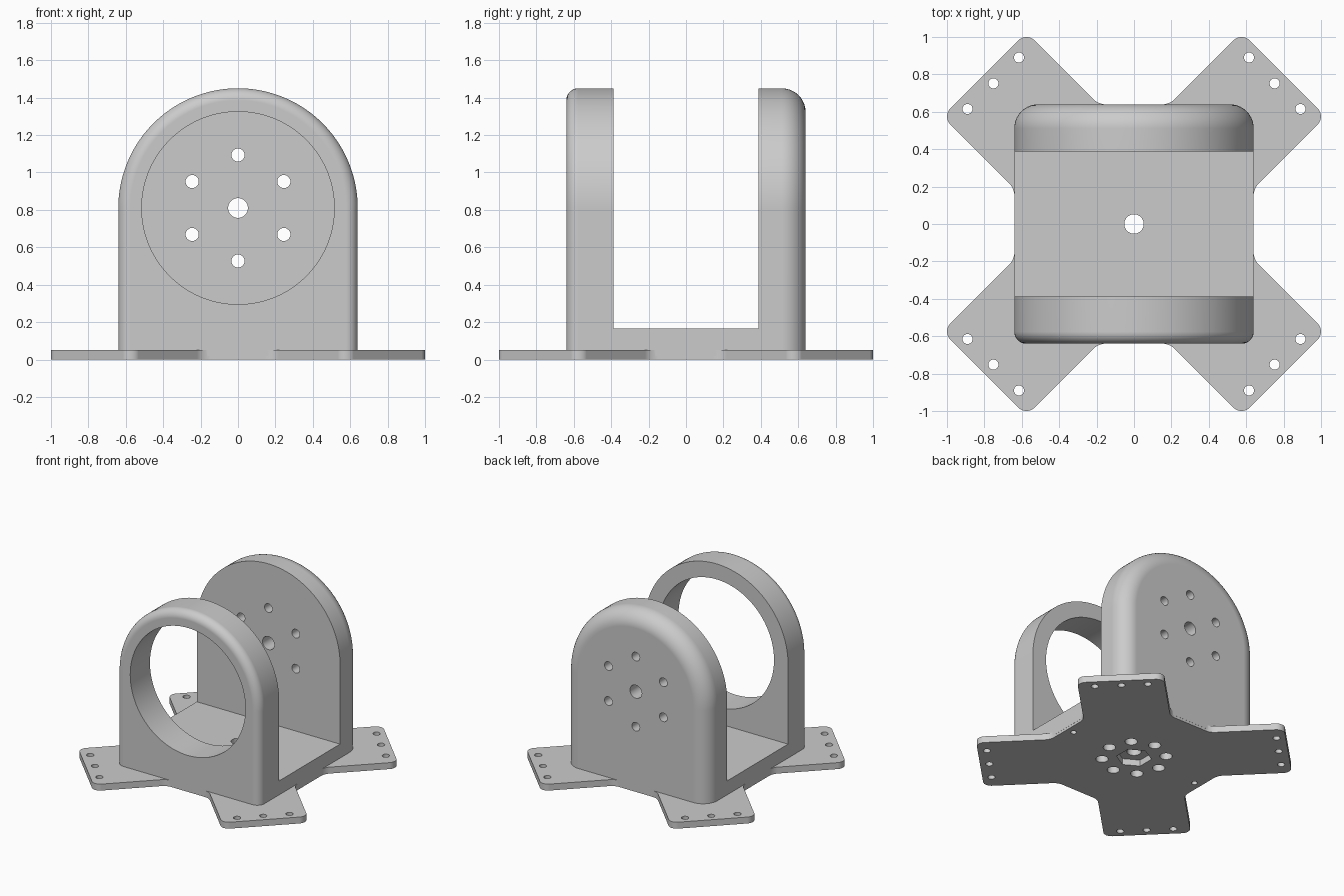
import bpy, bmesh, math
from mathutils import Vector, Matrix

if "Cube" in bpy.data.objects:
    bpy.data.objects.remove(bpy.data.objects["Cube"])

W, AXIS_Z, FLOOR_Z, PLATE_T = 0.64, 0.81, 0.165, 0.052


def make_object(name, bm):
    bmesh.ops.recalc_face_normals(bm, faces=bm.faces)
    mesh = bpy.data.meshes.new(name)
    bm.to_mesh(mesh)
    bm.free()
    obj = bpy.data.objects.new(name, mesh)
    bpy.context.collection.objects.link(obj)
    return obj


def loft(name, rings):
    bm = bmesh.new()
    loops = [[bm.verts.new(p) for p in ring] for ring in rings]
    n = len(loops[0])
    for a, b in zip(loops, loops[1:]):
        for i in range(n):
            j = (i + 1) % n
            bm.faces.new((a[i], a[j], b[j], b[i]))
    bm.faces.new(loops[0])
    bm.faces.new(loops[-1][::-1])
    return make_object(name, bm)


def boolean(target, other, operation):
    mod = target.modifiers.new("bool", 'BOOLEAN')
    mod.operation, mod.solver, mod.object = operation, 'EXACT', other
    bpy.context.view_layer.objects.active = target
    bpy.ops.object.modifier_apply(modifier=mod.name)
    bpy.data.objects.remove(other, do_unlink=True)


def drill(target, centre, radius, depth, axis='Z', sides=32, turn=0.0):
    bm = bmesh.new()
    m = Matrix.Translation(centre)
    if axis == 'Y':
        m = m @ Matrix.Rotation(math.pi / 2, 4, 'X')
    m = m @ Matrix.Rotation(turn, 4, 'Z')
    bmesh.ops.create_cone(bm, cap_ends=True, segments=sides, radius1=radius,
                          radius2=radius, depth=depth * 2, matrix=m)
    boolean(target, make_object("cutter", bm), 'DIFFERENCE')


def arch(y, inset):
    r, n = W - inset, 72
    pts = [(r * math.cos(math.pi * i / n), y, AXIS_Z + r * math.sin(math.pi * i / n))
           for i in range(n + 1)]
    return [(r, y, 0.02)] + pts + [(-r, y, 0.02)]


def rounded(corners, steps=6):
    out = []
    for i, (p, r) in enumerate(corners):
        a = (corners[i - 1][0] - p).normalized()
        b = (corners[(i + 1) % len(corners)][0] - p).normalized()
        half = a.angle(b) / 2
        c = p + (a + b).normalized() * r / math.sin(half)
        start = p + a * r / math.tan(half) - c
        end = p + b * r / math.tan(half) - c
        for k in range(steps + 1):
            t = k / steps
            out.append(c + (start * (1 - t) + end * t).normalized() * r)
    return out


# Arched body with a small front fillet and a larger back fillet
def fillet_rings(r, side):
    angles = [math.pi / 2 * i / 10 for i in range(11)]
    return [arch(side * (W - r * (1 - math.cos(a))), r * (1 - math.sin(a))) for a in angles]


bracket = loft("motor_bracket", fillet_rings(0.064, -1) + fillet_rings(0.128, 1)[::-1])

# Slot between the two upright walls
bm = bmesh.new()
bmesh.ops.create_cube(bm, size=1, matrix=Matrix.Translation((0, 0, FLOOR_Z + 1))
                      @ Matrix.Diagonal((3, 0.776, 2, 1)))
boolean(bracket, make_object("slot_cutter", bm), 'DIFFERENCE')

# Cross-shaped mounting plate
corners = []
for q in range(4):
    rot = Matrix.Rotation(q * math.pi / 2, 3, 'Z')
    for x, y, r in ((0.639, 0.189, 0.1), (1.025, 0.575, 0.06),
                    (0.575, 1.025, 0.06), (0.189, 0.639, 0.1)):
        corners.append((rot @ Vector((x, y, 0)), r))
outline = rounded(corners)
plate = loft("plate", [[p + Vector((0, 0, z)) for p in outline] for z in (0, PLATE_T)])
boolean(bracket, plate, 'UNION')

# Large opening in the front wall
drill(bracket, (0, -0.64, AXIS_Z), 0.515, 0.4, 'Y', 96)

# Bolt circle and shaft hole in the back wall
drill(bracket, (0, 0.6, AXIS_Z), 0.053, 0.4, 'Y')
for i in range(6):
    a = math.radians(90 + 60 * i)
    drill(bracket, (0.283 * math.cos(a), 0.6, AXIS_Z + 0.283 * math.sin(a)), 0.035, 0.4, 'Y')

# Screw holes at the plate ends
for sx in (-1, 1):
    for sy in (-1, 1):
        for x, y in ((0.615, 0.89), (0.752, 0.752), (0.89, 0.615)):
            drill(bracket, (sx * x, sy * y, 0), 0.027, 0.2, sides=24)
    drill(bracket, (sx * 0.577, 0, 0), 0.022, 0.1, sides=24)

# Underside: hexagonal recess, centre hole and ring of blind holes
drill(bracket, (0, 0, 0), 0.052, 0.3)
drill(bracket, (0, 0, 0), 0.13, 0.05, sides=6)
for i in range(8):
    a = math.pi / 4 * i
    drill(bracket, (0.235 * math.cos(a), 0.235 * math.sin(a), 0), 0.046, 0.06)

# Smooth rounded surfaces, crisp edges
bpy.ops.object.select_all(action='DESELECT')
bracket.select_set(True)
bpy.context.view_layer.objects.active = bracket
bpy.ops.object.shade_smooth_by_angle(angle=math.radians(30))
normals = bracket.modifiers.new("flat_face_normals", 'WEIGHTED_NORMAL')
normals.keep_sharp = True
